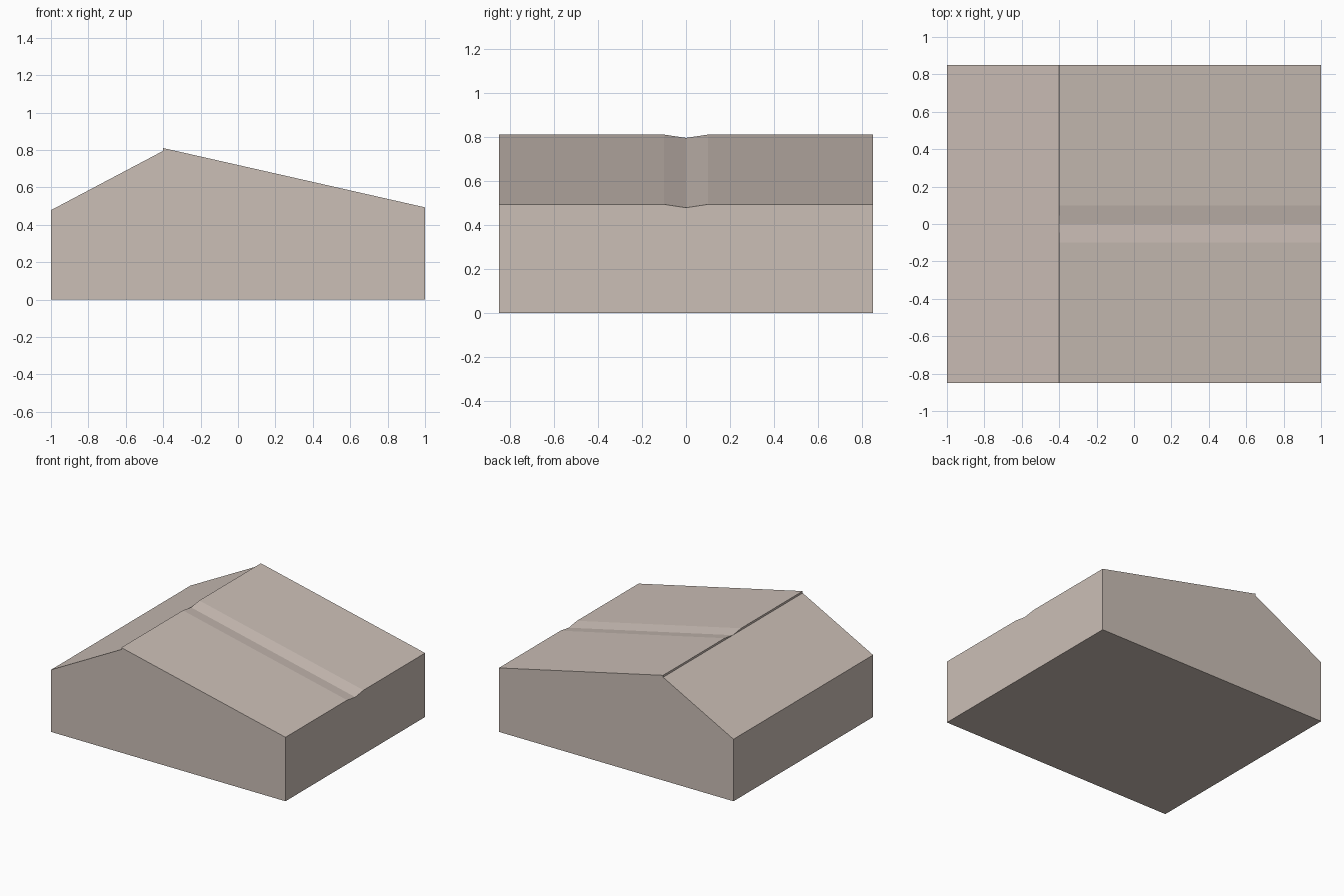
import bpy, bmesh

if "Cube" in bpy.data.objects:
    bpy.data.objects.remove(bpy.data.objects["Cube"])

mat = bpy.data.materials.new("warm_beige")
mat.diffuse_color = (0.60, 0.52, 0.47, 1)
mat.use_nodes = True
mat.node_tree.nodes["Principled BSDF"].inputs["Base Color"].default_value = mat.diffuse_color

# Wedge block lofted along y; the long slope is raised except at the V groove
sections = [(-0.85, 0.015), (-0.1, 0.015), (0, 0), (0.1, 0.015), (0.85, 0.015)]
bm = bmesh.new()
rings = []
for y, lift in sections:
    profile = [(-1, 0), (1, 0), (1, 0.478 + lift), (-0.4, 0.795 + lift),
               (-0.4, 0.795), (-1, 0.478)]
    rings.append([bm.verts.new((x, y, z)) for x, z in profile])
for a, b in zip(rings, rings[1:]):
    for i in range(6):
        j = (i + 1) % 6
        bm.faces.new((a[i], a[j], b[j], b[i]))
bm.faces.new(rings[0])
bm.faces.new(rings[-1])
bmesh.ops.remove_doubles(bm, verts=bm.verts, dist=0.0001)
bmesh.ops.recalc_face_normals(bm, faces=bm.faces)

mesh = bpy.data.meshes.new("grooved_wedge")
bm.to_mesh(mesh)
bm.free()
mesh.materials.append(mat)
obj = bpy.data.objects.new("grooved_wedge", mesh)
bpy.context.collection.objects.link(obj)
